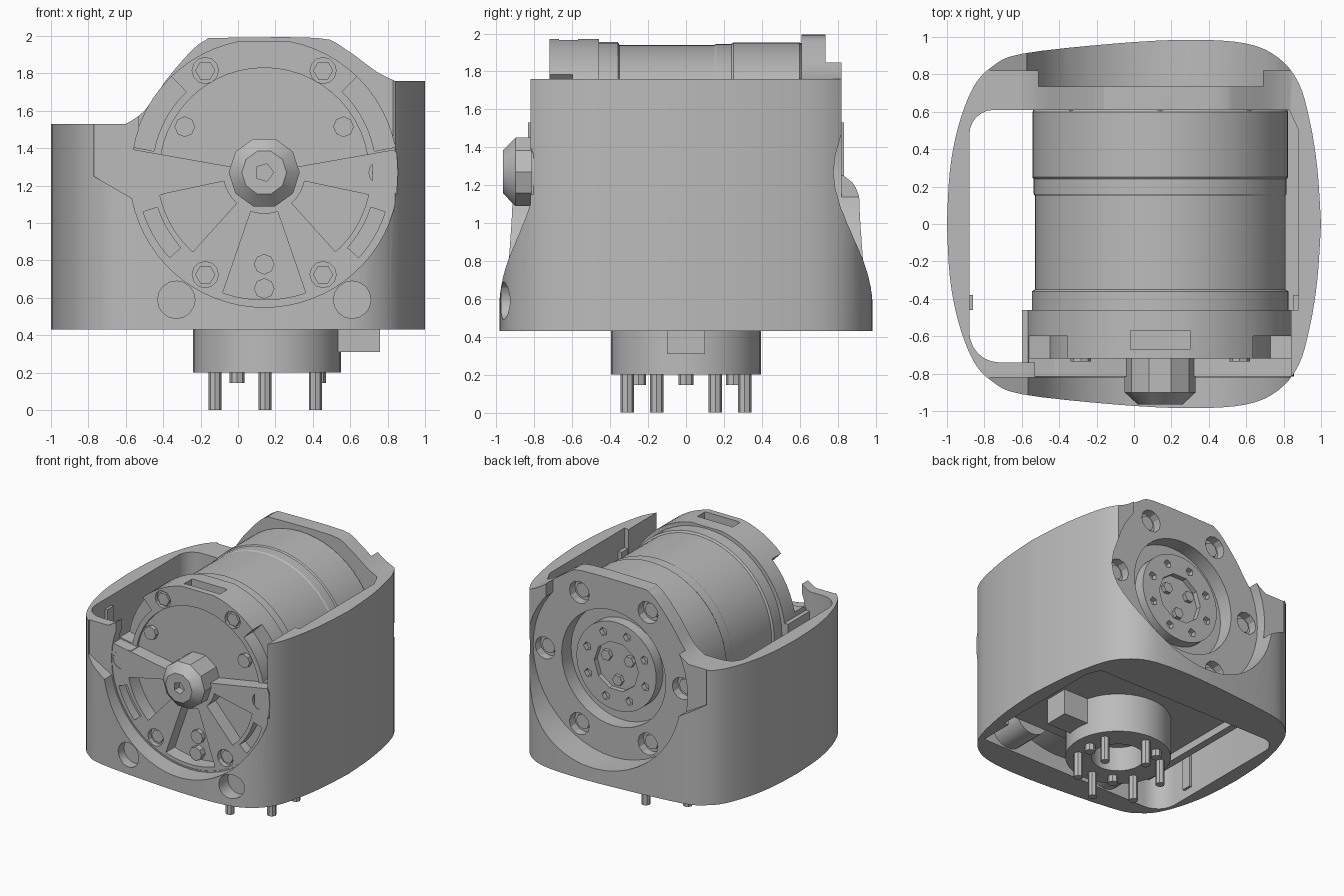
import bpy, bmesh, math
from mathutils import Vector

if "Cube" in bpy.data.objects:
    bpy.data.objects.remove(bpy.data.objects["Cube"])

grey = bpy.data.materials.new("plain grey")
grey.use_nodes = True
grey.diffuse_color = (0.5, 0.5, 0.5, 1)
grey.node_tree.nodes["Principled BSDF"].inputs["Base Color"].default_value = (0.5, 0.5, 0.5, 1)

CX, CZ = 0.14, 1.27      # motor axis
FACE, STEP = 0.82, 0.735  # mounting face depths


def finish(name, bm):
    bmesh.ops.recalc_face_normals(bm, faces=bm.faces)
    me = bpy.data.meshes.new(name)
    bm.to_mesh(me)
    bm.free()
    me.materials.append(grey)
    ob = bpy.data.objects.new(name, me)
    bpy.context.collection.objects.link(ob)
    return ob


def prism(name, pts, a, b, axis="Y"):
    """Extrude a closed outline: (x, z) along y, or (x, y) along z."""
    place = (lambda p: (p[0], a, p[1])) if axis == "Y" else (lambda p: (p[0], p[1], a))
    step = Vector((0, b - a, 0)) if axis == "Y" else Vector((0, 0, b - a))
    bm = bmesh.new()
    face = bm.faces.new([bm.verts.new(place(p)) for p in pts])
    out = bmesh.ops.extrude_face_region(bm, geom=[face])["geom"]
    bmesh.ops.translate(bm, vec=step, verts=[v for v in out if isinstance(v, bmesh.types.BMVert)])
    return finish(name, bm)


def box(name, x, y, z):
    return prism(name, [(x[0], y[0]), (x[1], y[0]), (x[1], y[1]), (x[0], y[1])], z[0], z[1], "Z")


def arc(r, a0, a1, n, cx=CX, cz=CZ):
    return [(cx + r * math.cos(math.radians(a0 + (a1 - a0) * i / n)),
             cz + r * math.sin(math.radians(a0 + (a1 - a0) * i / n))) for i in range(n + 1)]


def disc(name, r, a, b, c=(CX, CZ), n=48, axis="Y"):
    return prism(name, arc(r, 0, 360, n, *c)[:-1], a, b, axis)


def lathe(name, prof, n):
    """Turn an (r, y) profile about the motor axis."""
    bm = bmesh.new()
    rings = [[bm.verts.new((x, y, z)) for x, z in arc(r, 0, 360, n)[:-1]] for r, y in prof]
    for p, q in zip(rings, rings[1:]):
        for i in range(n):
            bm.faces.new((p[i], p[(i + 1) % n], q[(i + 1) % n], q[i]))
    bm.faces.new(rings[0])
    bm.faces.new(rings[-1])
    return finish(name, bm)


def sector(r0, r1, a0, a1, y1):
    return prism("window_cutter", arc(r0, a0, a1, 16) + arc(r1, a1, a0, 24), -1, y1)


def cut(ob, *cutters, op="DIFFERENCE"):
    for c in cutters:
        m = ob.modifiers.new("cut", "BOOLEAN")
        m.operation, m.solver, m.object = op, "EXACT", c
        bpy.context.view_layer.objects.active = ob
        bpy.ops.object.modifier_apply(modifier=m.name)
        bpy.data.objects.remove(c)


def polar(r, degrees):
    return CX + r * math.cos(math.radians(degrees)), CZ + r * math.sin(math.radians(degrees))


def spline(pts, n=4):
    """Smooth open curve through the points."""
    v = [Vector(p) for p in pts]
    v = [v[0]] + v + [v[-1]]
    out = []
    for p, q, r, s in zip(v, v[1:], v[2:], v[3:]):
        for i in range(n):
            t = i / n
            out.append(0.5 * (2 * q + (r - p) * t + (2 * p - 5 * q + 4 * r - s) * t * t
                              + (3 * q - p - 3 * r + s) * t ** 3))
    return [tuple(p) for p in out] + [tuple(v[-1])]


# Housing: rounded outline, mirrored front to back
half = spline([(1, 0), (0.98, 0.3), (0.94, 0.55), (0.88, 0.755), (0.77, 0.89), (0.6, 0.965), (0.3, 0.985),
               (-0.1, 0.965), (-0.6, 0.91), (-0.76, 0.84), (-0.86, 0.73), (-0.94, 0.52), (-0.985, 0.28), (-1, 0)])
housing = prism("housing", half + [(x, -y) for x, y in half[-2:0:-1]], 0.43, 2.05, "Z")
skyline = [(-1.1, 0.3), (-1.1, 1.53)] + spline([(-0.6, 1.53), (-0.5, 1.6), (-0.38, 1.77), (-0.25, 1.92),
           (-0.17, 1.98), (-0.1, 1.99), (0.42, 1.99), (0.56, 1.94), (0.74, 1.81), (0.84, 1.76)], 3)
cut(housing, prism("skyline", skyline + [(1.1, 1.76), (1.1, 0.3)], -1.2, 1.2), op="INTERSECT")
pocket = (arc(0.16, 180, 270, 6, -0.72, -0.58) + [(0.84, -0.74), (0.84, -0.46), (0.88, -0.46), (0.88, 0.5),
          (0.83, 0.61)] + arc(0.13, 90, 180, 6, -0.75, 0.48))
cut(housing, prism("pocket", pocket, 0.3, 2.2, "Z"))

# Flat mounting faces, scooped round below, with a stepped centre at the back
wide = [(-0.77, 2.2), (-0.77, 1.25)] + arc(0.72, 191, 349, 30) + [(0.84, 1.25), (0.84, 2.2)]
cut(housing, prism("front_face", wide, -1.2, -FACE), prism("back_face", wide, FACE, 1.2),
    disc("back_step", 0.727, STEP, 1.2), box("back_step_top", (-0.43, 0.69), (STEP, 1.2), (1.7, 2.2)),
    disc("motor_opening", 0.71, -1.2, -0.5), box("upper_opening", (-0.53, 0.84), (-1.2, -0.5), (1.3, 2.2)),
    disc("output_opening", 0.47, 0.5, 1.2))
for x in (-0.33, 0.61):
    cut(housing, disc("screw_hole", 0.1, -1.2, -0.86, (x, 0.59), 16))
    disc("screw_boss", 0.15, -0.77, -0.46, (x, 0.59), 24)
for k in range(6):
    cut(housing, disc("back_bore", 0.09, 0.665, 1.2, polar(0.62, 60 * k), 12))

# Motor body with stepped bands
lathe("motor_body", [(0.5, -0.5), (0.685, -0.47), (0.685, -0.36), (0.67, -0.35), (0.67, 0.15), (0.676, 0.16),
                     (0.676, 0.24), (0.684, 0.25), (0.684, 0.6), (0.67, 0.612)], 56)
for k in range(8):
    disc("motor_bolt", 0.05, 0.55, 0.615, polar(0.63, 45 * k), 8)

# Front end frame: spokes left between the windows, raised block on top
frame = disc("end_frame", 0.715, -0.815, -0.46, n=64)
cut(frame, sector(0.1, 0.9, 10, 170, -0.72), sector(0.1, 0.56, 10, 170, -0.7),
    sector(0.6, 0.9, 11, 46, -0.6), sector(0.6, 0.9, 134, 169, -0.6),
    sector(0.22, 0.57, 192, 228, -0.7), sector(0.22, 0.68, 251, 289, -0.7),
    sector(0.22, 0.57, 312, 348, -0.7), sector(0.6, 0.68, 198, 222, -0.74),
    sector(0.6, 0.68, 318, 342, -0.74), box("flat_top", (-1, 1), (-1, 0), (1.97, 2.2)),
    box("top_slot", (-0.02, 0.3), (-0.67, -0.57), (1.85, 2.1)))
for k in range(6):
    upper = k in (1, 2)
    cut(frame, disc("frame_bore", 0.07, -1, -0.69 if upper else -0.775, polar(0.63, 60 * k), 12))
    y = -0.715 if upper else -0.79
    disc("frame_bolt", 0.054, y, y + 0.1, polar(0.63, 60 * k), 6)
    disc("back_bolt", 0.06, 0.62, 0.69, polar(0.62, 60 * k), 8)
for k in (30, 150, 270):
    disc("inner_bolt", 0.055, -0.735, -0.65, polar(0.49, k), 8)
disc("lower_bolt", 0.055, -0.75, -0.65, polar(0.62, 270), 8)
box("left_arm", (-0.6, -0.4), (-0.812, -0.46), (1.15, 1.37))
box("right_arm", (0.72, 0.85), (-0.812, -0.46), (1.15, 1.37))

# Front hub
hub = lathe("front_hub", [(0.19, -0.68), (0.19, -0.9), (0.12, -0.965)], 10)
cut(hub, disc("hub_socket", 0.05, -1.1, -0.9, n=5))

# Back output flange
flange = disc("output_flange", 0.36, 0.55, 0.7)
cut(flange, disc("flange_hole", 0.2, 0.66, 0.9, n=10))
for k in range(8):
    cut(flange, disc("flange_bore", 0.035, 0.66, 0.9, polar(0.28, 45 * k + 20), 5))
for k in range(3):
    disc("flange_bolt", 0.045, 0.62, 0.69, polar(0.12, 120 * k + 30), 6)

# Floor under the motor with an edge lip, and guide ribs on the side walls
box("floor_block", (-0.53, 0.89), (-0.46, 0.62), (0.52, 0.64))
box("floor_lip", (-0.53, -0.47), (-0.46, 0.62), (0.46, 0.54))
box("left_rib", (-0.9, -0.86), (-0.46, -0.38), (0.5, 1.45))
box("right_rib", (0.85, 0.9), (-0.47, -0.38), (0.64, 1.6))

# Bottom connector with pins and key
AXIS = (0.155, 0)
plug = disc("connector", 0.395, 0.2, 0.6, AXIS, 40, "Z")
cut(plug, disc("connector_hole", 0.2, 0.1, 0.4, AXIS, 24, "Z"))
box("connector_key", (0.5, 0.76), (-0.1, 0.1), (0.31, 0.56))
for k in range(6):
    a = math.radians(60 * k + 30)
    disc("long_pin", 0.035, 0, 0.25, (0.145 + 0.31 * math.cos(a), 0.31 * math.sin(a)), 8, "Z")
for k in range(3):
    a = math.radians(120 * k)
    disc("short_pin", 0.04, 0.145, 0.25, (0.14 + 0.29 * math.cos(a), 0.29 * math.sin(a)), 8, "Z")

# Smooth round walls, keep sharp edges
bpy.ops.object.select_all(action="DESELECT")
for ob in bpy.context.scene.objects:
    if ob.type == "MESH":
        ob.select_set(True)
        bpy.context.view_layer.objects.active = ob
bpy.ops.object.shade_smooth_by_angle(angle=math.radians(25))
